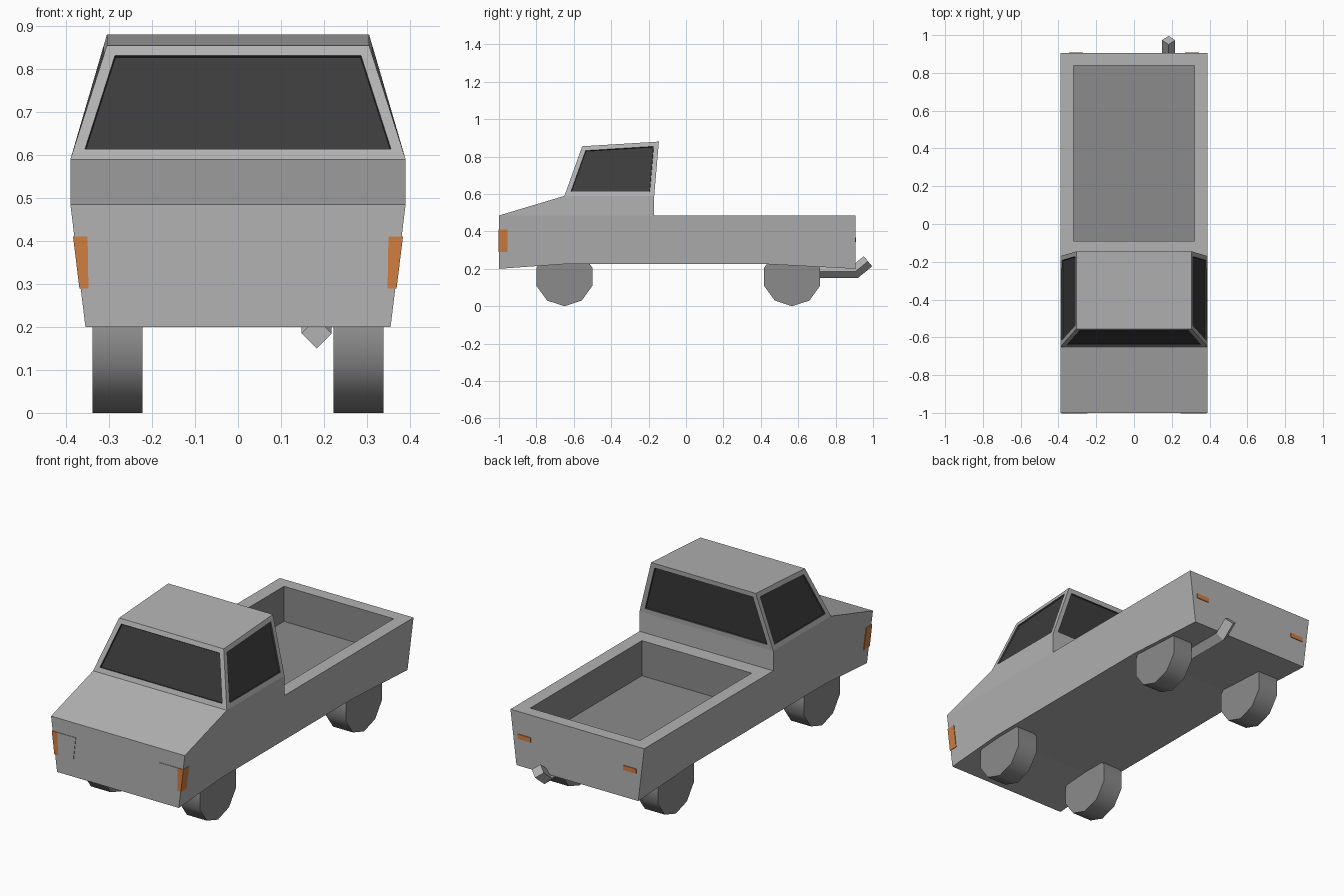
import bpy, bmesh, math
from mathutils import Vector

if "Cube" in bpy.data.objects:
    bpy.data.objects.remove(bpy.data.objects["Cube"])


def material(name, rgb):
    m = bpy.data.materials.new(name)
    m.diffuse_color = (*rgb, 1)
    m.use_nodes = True
    m.node_tree.nodes["Principled BSDF"].inputs["Base Color"].default_value = m.diffuse_color
    return m


PAINT = material("light_grey_paint", (0.45, 0.45, 0.45))
DARK = material("mid_grey", (0.26, 0.26, 0.26))
GLASS = material("dark_glass", (0.045, 0.045, 0.045))
ORANGE = material("orange_lamp", (0.64, 0.21, 0.055))


def finish(name, bm, mats):
    bmesh.ops.recalc_face_normals(bm, faces=bm.faces)
    me = bpy.data.meshes.new(name)
    bm.to_mesh(me)
    bm.free()
    ob = bpy.data.objects.new(name, me)
    bpy.context.collection.objects.link(ob)
    for m in mats:
        me.materials.append(m)
    return ob


def side_x(z):
    """Half width of the lower body at height z."""
    return 0.355 + (z - 0.2) / 0.285 * 0.035


def loft(name, rings, mat):
    """Closed tube through rings that have equal point counts."""
    bm = bmesh.new()
    vs = [[bm.verts.new(p) for p in r] for r in rings]
    n = len(vs[0])
    for a, b in zip(vs, vs[1:]):
        for i in range(n):
            bm.faces.new((a[i], a[(i + 1) % n], b[(i + 1) % n], b[i]))
    bm.faces.new(vs[0])
    bm.faces.new(vs[-1])
    return finish(name, bm, [mat])


# Body shell: side outline as (half width, y, z), bridged left to right
outline = [(.355, -1, .2), (.39, -1, .485), (.39, -.65, .59), (.305, -.555, .855),
           (.305, -.145, .88), (.39, -.17, .59), (.39, -.17, .485), (.39, .905, .485),
           (.355, .905, .2), (.358, .43, .225), (.358, -.65, .225)]
bm = bmesh.new()
right = [bm.verts.new(p) for p in outline]
left = [bm.verts.new((-x, y, z)) for x, y, z in outline]
span = []
for i in range(len(outline)):
    j = (i + 1) % len(outline)
    if i != 6:
        span.append(bm.faces.new((right[i], right[j], left[j], left[i])))
    else:
        span.append(None)
side_windows = []
for s in (right, left):
    side_windows.append(bm.faces.new([s[i] for i in (2, 3, 4, 5)]))
    bm.faces.new([s[i] for i in (1, 2, 5, 6)])
    bm.faces.new([s[i] for i in (0, 1, 6, 7, 8, 9, 10)])

# Cargo bed: rim and recessed tray with darker lining
outer = [left[6], right[6], right[7], left[7]]
corners = [(-.32, -.09), (.32, -.09), (.32, .84), (-.32, .84)]
rim = [bm.verts.new((x, y, .485)) for x, y in corners]
floor = [bm.verts.new((x, y, .30)) for x, y in corners]
for i in range(4):
    j = (i + 1) % 4
    bm.faces.new((outer[i], outer[j], rim[j], rim[i]))
    bm.faces.new((rim[i], rim[j], floor[j], floor[i])).material_index = 1
bm.faces.new(floor).material_index = 1

# Windows: flat frame, then slightly recessed glass
bmesh.ops.recalc_face_normals(bm, faces=bm.faces)
panes = [span[2], span[4]] + side_windows
bmesh.ops.inset_individual(bm, faces=panes, thickness=.025, use_even_offset=True)
ring = bmesh.ops.inset_individual(bm, faces=panes, thickness=.002, depth=-.007,
                                  use_even_offset=True)["faces"]
for f in panes + ring:
    f.material_index = 2
finish("truck_body", bm, [PAINT, DARK, GLASS])

# Wheels: ten-sided, with the hidden top trimmed below the bed floor
R = 0.157
for end, y in (("front", -.65), ("rear", .567)):
    for side, s in (("right", 1), ("left", -1)):
        rings = []
        for x in (.222, .338):
            rings.append([(s * x, y + R * math.sin(k * math.tau / 10),
                           min(R - R * math.cos(k * math.tau / 10), .29)) for k in range(10)])
        wheel = loft(f"{end}_{side}_wheel", rings, DARK)
        bpy.ops.object.select_all(action='DESELECT')
        wheel.select_set(True)
        bpy.context.view_layer.objects.active = wheel
        bpy.ops.object.shade_smooth_by_angle(angle=math.radians(45))


# Lamps: tapered plates between two heights
def plate(name, s, low, high, x_low, x_high, y0, y1, mat):
    rings = []
    for z, (a, b) in ((low, x_low), (high, x_high)):
        rings.append([(s * a, y0, z), (s * b, y0, z), (s * b, y1, z), (s * a, y1, z)])
    loft(name, rings, mat)


for side, s in (("right", 1), ("left", -1)):
    plate(f"{side}_headlamp", s, .29, .41, (.258, .348), (.245, .350),
          -1.003, -.99, PAINT)
    plate(f"{side}_corner_lamp", s, .29, .41, (.348, side_x(.29) + .003),
          (.350, side_x(.41) + .003), -1.003, -.955, ORANGE)
    plate(f"{side}_tail_lamp", s, .342, .367, (.27, .345), (.27, .345),
          .895, .909, ORANGE)

# Exhaust: diamond section pipe with an upturned tip
rings = []
for y, z, tilt in ((.6, .185, 0), (.905, .185, 20), (.973, .24, 40)):
    r = .035 / math.cos(math.radians(20)) if tilt == 20 else .035
    c = Vector((.183, y, z))
    up = Vector((0, -math.sin(math.radians(tilt)), math.cos(math.radians(tilt)))) * r
    across = Vector((.035, 0, 0))
    rings.append([c + up, c + across, c - up, c - across])
loft("exhaust_pipe", rings, PAINT)
